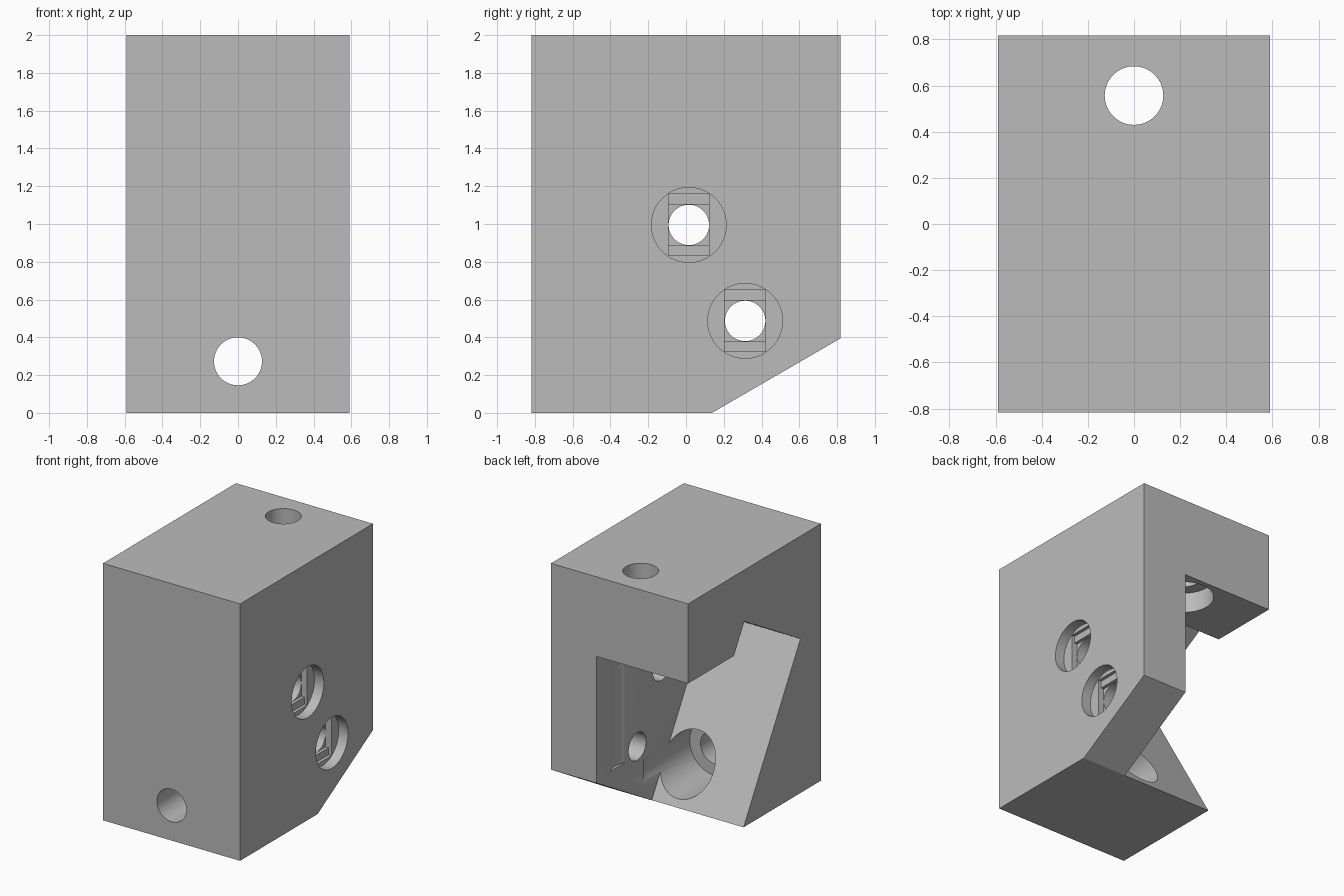
import bpy
import bmesh
from mathutils import Vector

old = bpy.data.objects.get("Cube")
if old:
    bpy.data.objects.remove(old, do_unlink=True)

HALF_X, HALF_Y, HEIGHT = 0.59, 0.817, 2.0
WALL_X = 0.2          # inner face of the side wall
SCREW_R, BORE_R = 0.127, 0.22

grey = bpy.data.materials.new("plain_grey")
grey.use_nodes = True
grey.diffuse_color = (0.5, 0.5, 0.5, 1)
grey.node_tree.nodes["Principled BSDF"].inputs["Base Color"].default_value = (0.5, 0.5, 0.5, 1)


def to_object(name, bm):
    bmesh.ops.recalc_face_normals(bm, faces=bm.faces)
    mesh = bpy.data.meshes.new(name)
    bm.to_mesh(mesh)
    bm.free()
    mesh.materials.append(grey)
    obj = bpy.data.objects.new(name, mesh)
    bpy.context.collection.objects.link(obj)
    return obj


def prism(name, profile, x0, x1):
    """Extrude a (y, z) profile along x."""
    bm = bmesh.new()
    face = bm.faces.new([bm.verts.new((x0, y, z)) for y, z in profile])
    moved = bmesh.ops.extrude_face_region(bm, geom=[face])["geom"]
    verts = [v for v in moved if isinstance(v, bmesh.types.BMVert)]
    bmesh.ops.translate(bm, verts=verts, vec=(x1 - x0, 0, 0))
    return to_object(name, bm)


def rod(name, start, end, radius):
    """Cylinder between two points."""
    start, end = Vector(start), Vector(end)
    axis = end - start
    bm = bmesh.new()
    bmesh.ops.create_cone(bm, cap_ends=True, segments=64, radius1=radius,
                          radius2=radius, depth=axis.length)
    bmesh.ops.rotate(bm, verts=bm.verts, cent=(0, 0, 0),
                     matrix=axis.to_track_quat('Z', 'Y').to_matrix())
    bmesh.ops.translate(bm, verts=bm.verts, vec=(start + end) / 2)
    return to_object(name, bm)


def cut(target, cutter):
    mod = target.modifiers.new("cut", 'BOOLEAN')
    mod.operation = 'DIFFERENCE'
    mod.solver = 'EXACT'
    mod.object = cutter
    bpy.context.view_layer.objects.active = target
    bpy.ops.object.modifier_apply(modifier=mod.name)
    bpy.data.objects.remove(cutter, do_unlink=True)


# Block with a sloped lower back edge
body = prism("mounting_block",
             [(-HALF_Y, 0), (0.137, 0), (HALF_Y, 0.394), (HALF_Y, HEIGHT), (-HALF_Y, HEIGHT)],
             -HALF_X, HALF_X)

# Tilted pocket, open to the back and one side
cut(body, prism("pocket_cutter",
                [(0.193, -0.1), (-0.565, 1.2), (0.125, 1.6), (0.253, 1.38), (1, 1.38), (1, -0.1)],
                -HALF_X - 0.1, WALL_X))

# Front screw hole and its counterbore
cut(body, rod("front_hole_cutter", (0, -1, 0.273), (0, -0.3, 0.273), SCREW_R))
cut(body, rod("front_bore_cutter", (0, -0.36, 0.273), (0, 0.23, 0.273), BORE_R))

# Top screw hole and its counterbore
cut(body, rod("top_hole_cutter", (0, 0.557, 1.5), (0, 0.557, 2.1), SCREW_R))
cut(body, rod("top_bore_cutter", (0, 0.557, 0.42), (0, 0.557, 1.54), BORE_R))

# Two side holes, each with a round recess, a slot and a square step
for y, z in ((0.015, 0.995), (0.313, 0.487)):
    cut(body, rod("side_recess_cutter", (HALF_X - 0.08, y, z), (0.7, y, z), 0.198))
    for half_z, depth in ((0.163, 0.105), (0.108, 0.13)):
        w = 0.108
        step = [(y - w, z - half_z), (y + w, z - half_z), (y + w, z + half_z), (y - w, z + half_z)]
        cut(body, prism("side_step_cutter", step, HALF_X - depth, 0.7))
    cut(body, rod("side_hole_cutter", (0, y, z), (0.7, y, z), 0.107))

# Smooth bores, sharp edges
bpy.ops.object.select_all(action='DESELECT')
body.select_set(True)
bpy.context.view_layer.objects.active = body
bpy.ops.object.shade_smooth_by_angle()
